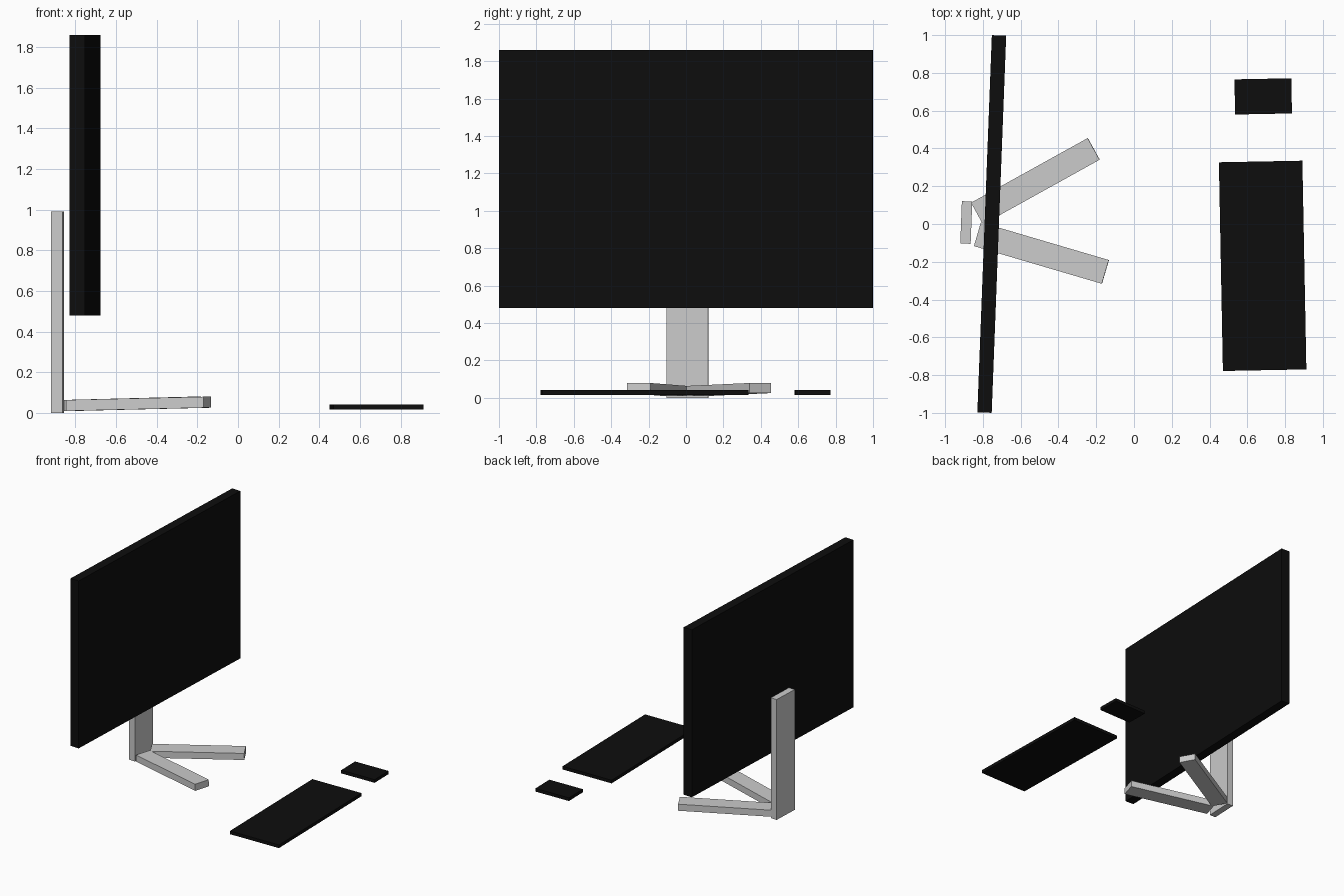
import bpy
from math import radians

if "Cube" in bpy.data.objects:
    bpy.data.objects.remove(bpy.data.objects["Cube"])

black = bpy.data.materials.new("black_plastic")
black.diffuse_color = (0.004, 0.004, 0.004, 1)
black.use_nodes = True
black.node_tree.nodes["Principled BSDF"].inputs["Base Color"].default_value = black.diffuse_color


def box(name, centre, size, turn=0, pitch=0, mat=None):
    """Box of given size, pitched about y and then turned about z (degrees)."""
    bpy.ops.mesh.primitive_cube_add(
        size=1, location=centre, rotation=(0, radians(pitch), radians(turn)))
    ob = bpy.context.object
    ob.name = name
    ob.scale = size
    bpy.ops.object.transform_apply(location=False, rotation=False, scale=True)
    if mat:
        ob.data.materials.append(mat)
    return ob


# Monitor panel and the upright behind it
box("screen", (-0.753, 0, 1.17), (0.076, 1.998, 1.38), -2.2, mat=black)
box("stand_post", (-0.888, 0.008, 0.496), (0.055, 0.224, 0.992), -2.2)

# Two splayed feet, rising slightly towards their tips
for name, x, y, turn in (("stand_foot_left", -0.522, 0.2265, 29.0),
                         ("stand_foot_right", -0.49, -0.154, -16.4)):
    box(name, (x, y, 0.0445), (0.706, 0.131, 0.054), turn, -1.3)

# Keyboard and mouse lying in front of the monitor
box("keyboard", (0.681, -0.2215, 0.029), (0.442, 1.105, 0.026), 1.1, mat=black)
box("mouse", (0.684, 0.6755, 0.029), (0.301, 0.186, 0.026), 1.1, mat=black)
